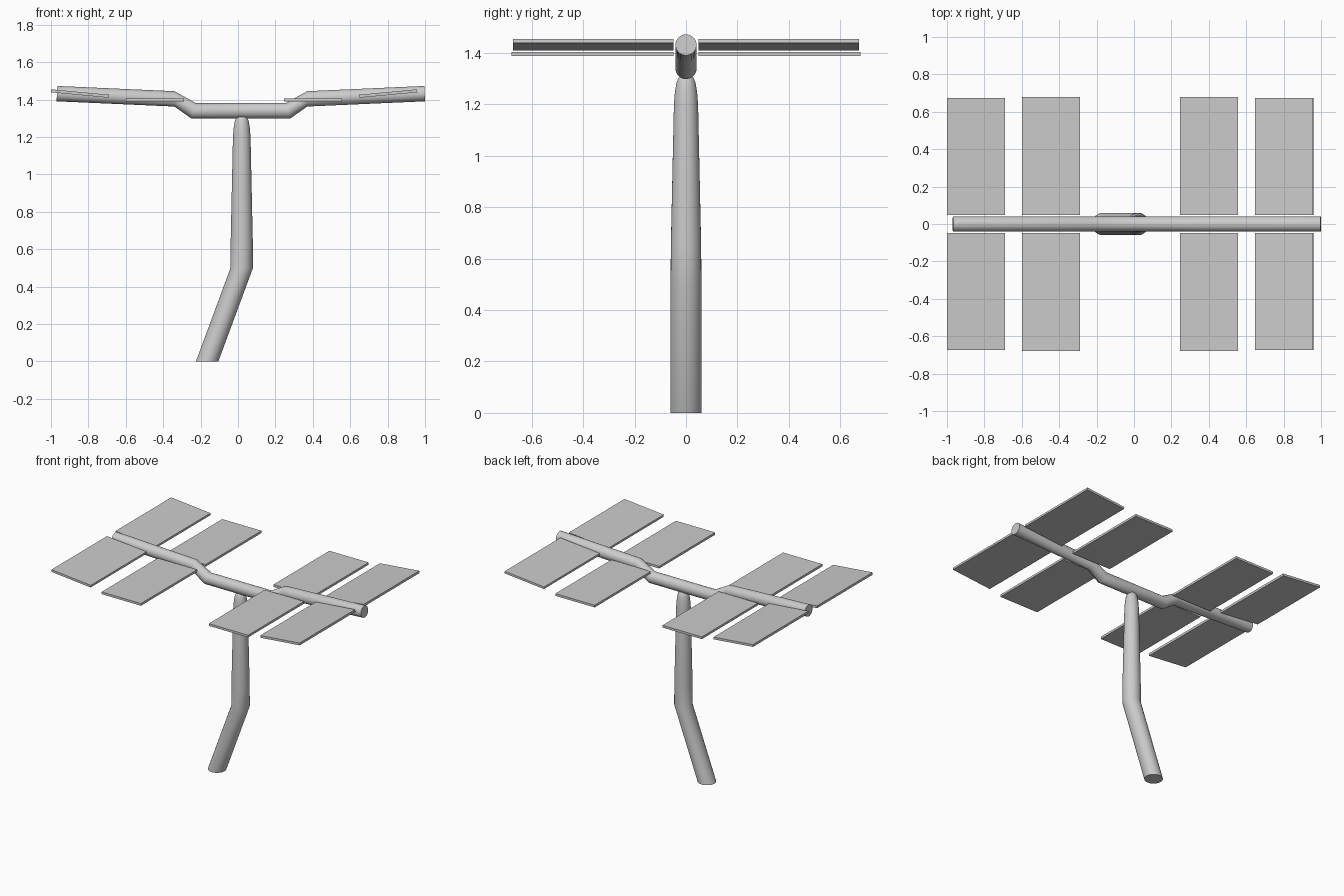
import bpy
from math import cos, sin, tau, atan2
from mathutils import Vector, Matrix

if "Cube" in bpy.data.objects:
    bpy.data.objects.remove(bpy.data.objects["Cube"])

SIDES = 32


def loft(name, rings):
    """Capped tube through rings of (centre, axis u, axis v)."""
    verts, faces = [], []
    for c, u, v in rings:
        for i in range(SIDES):
            a = tau * i / SIDES
            verts.append(Vector(c) + Vector(u) * cos(a) + Vector(v) * sin(a))
    for r in range(len(rings) - 1):
        for i in range(SIDES):
            j = (i + 1) % SIDES
            a, b = r * SIDES, (r + 1) * SIDES
            faces.append((a + i, a + j, b + j, b + i))
    faces.append(tuple(reversed(range(SIDES))))
    faces.append(tuple(range(len(verts) - SIDES, len(verts))))
    mesh = bpy.data.meshes.new(name)
    mesh.from_pydata(verts, [], faces)
    obj = bpy.data.objects.new(name, mesh)
    bpy.context.collection.objects.link(obj)
    bpy.context.view_layer.objects.active = obj
    obj.select_set(True)
    bpy.ops.object.shade_smooth_by_angle(angle=0.6)
    obj.select_set(False)
    return obj


# Bent pole: horizontal rings (x, z, radius), rounded at the top
pole = [(-0.165, 0, 0.06), (0.02, 0.5, 0.06), (0.02, 0.65, 0.059),
        (0.02, 1.2, 0.047), (0.02, 1.25, 0.043), (0.02, 1.285, 0.037),
        (0.02, 1.305, 0.029), (0.02, 1.315, 0.018)]
loft("pole", [((x, 0, z), (r, 0, 0), (0, r, 0)) for x, z, r in pole])

# Cross beam: half profile (distance from centre, z, lean of the ring), mirrored
CX, R = 0.015, 0.041
half = [(0.252, 1.34, -0.012), (0.355, 1.404, 0.0), (0.983, 1.432, -0.002)]
beam = [(-d, z, -t) for d, z, t in reversed(half)] + half
loft("cross_beam", [((CX + d, 0, z), (0, R, 0), (t, 0, R)) for d, z, t in beam])


def panel(name, x0, z0, x1, z1, y0, y1, thick=0.016):
    """Thin slab whose centre line runs from (x0, z0) to (x1, z1)."""
    bpy.ops.mesh.primitive_cube_add(size=1)
    obj = bpy.context.object
    obj.name = name
    length = ((x1 - x0) ** 2 + (z1 - z0) ** 2) ** 0.5
    centre = Vector(((x0 + x1) / 2, (y0 + y1) / 2, (z0 + z1) / 2))
    obj.data.transform(Matrix.Translation(centre)
                       @ Matrix.Rotation(-atan2(z1 - z0, x1 - x0), 4, 'Y')
                       @ Matrix.Diagonal((length, abs(y1 - y0), thick, 1)))
    obj.select_set(False)


# Four pairs of panels: outer ones tilt upwards, inner ones lie flat
rows = [("outer_left", -1.0, 1.447, -0.69, 1.418, 0.674),
        ("inner_left", -0.6, 1.397, -0.29, 1.397, 0.679),
        ("inner_right", 0.245, 1.397, 0.555, 1.397, 0.679),
        ("outer_right", 0.648, 1.418, 0.958, 1.447, 0.674)]
for name, x0, z0, x1, z1, reach in rows:
    for side, s in (("front", -1), ("back", 1)):
        panel(f"panel_{name}_{side}", x0, z0, x1, z1, s * 0.048, s * reach)
